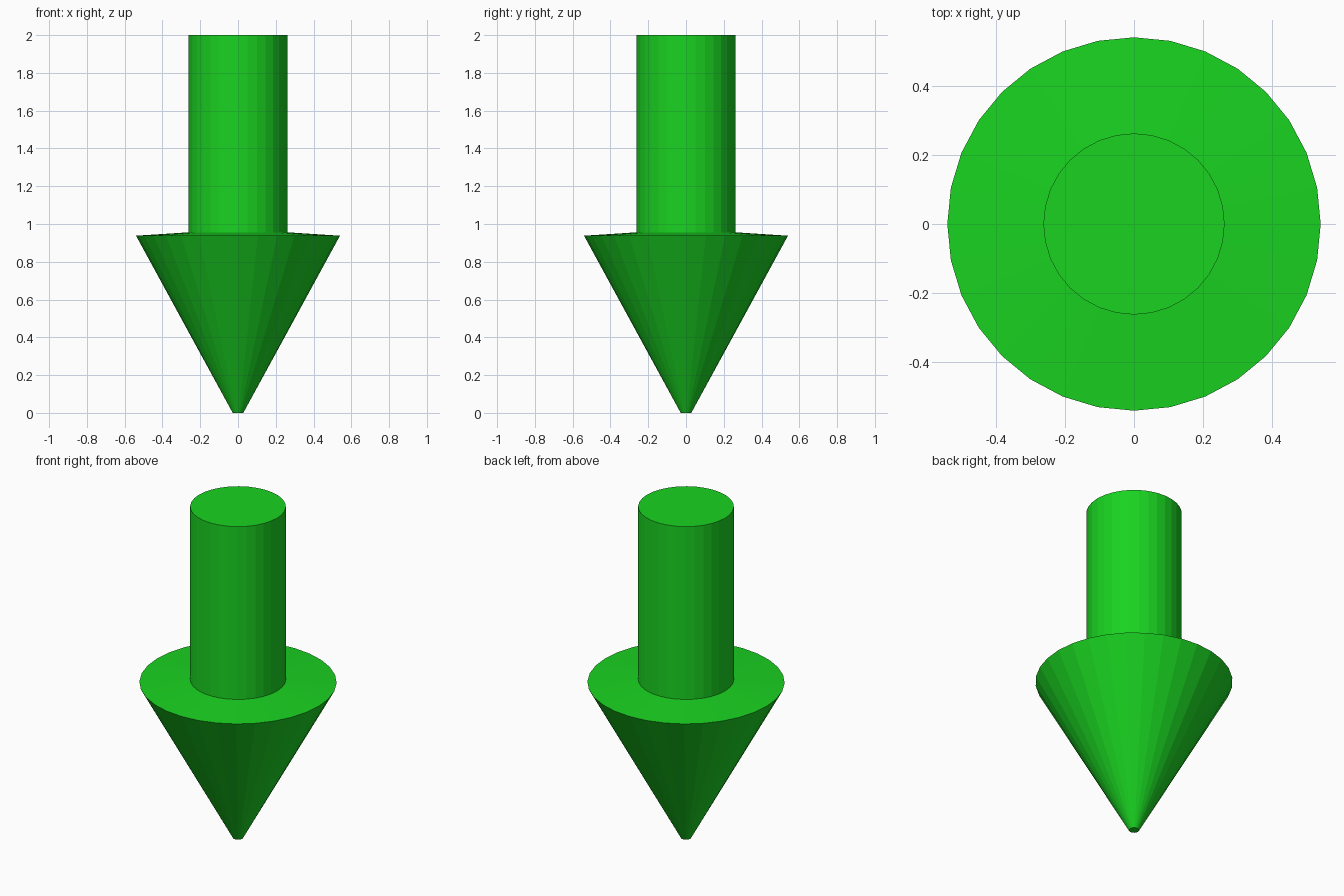
import bpy, bmesh
from math import sin, cos, tau

if "Cube" in bpy.data.objects:
    bpy.data.objects.remove(bpy.data.objects["Cube"])

SIDES = 32

mat = bpy.data.materials.new("green")
mat.diffuse_color = (0.01, 0.65, 0.015, 1)
mat.use_nodes = True
mat.node_tree.nodes["Principled BSDF"].inputs["Base Color"].default_value = mat.diffuse_color


def lathe(name, profile):
    """Flat-faced solid of revolution from (radius, z) points, capped at both ends."""
    bm = bmesh.new()
    rings = [[bm.verts.new((r * sin(tau * i / SIDES), r * cos(tau * i / SIDES), z))
              for i in range(SIDES)] for r, z in profile]
    for a, b in zip(rings, rings[1:]):
        for i in range(SIDES):
            j = (i + 1) % SIDES
            bm.faces.new((a[i], a[j], b[j], b[i]))
    bm.faces.new(rings[0])
    bm.faces.new(rings[-1])
    bmesh.ops.recalc_face_normals(bm, faces=bm.faces)
    mesh = bpy.data.meshes.new(name)
    bm.to_mesh(mesh)
    bm.free()
    mesh.materials.append(mat)
    obj = bpy.data.objects.new(name, mesh)
    bpy.context.collection.objects.link(obj)
    return obj


# Blunt tip, cone flank, slightly sloped shoulder, then the straight shaft
lathe("down_arrow", [(0.028, 0), (0.54, 0.938), (0.262, 0.956), (0.262, 2.0)])
